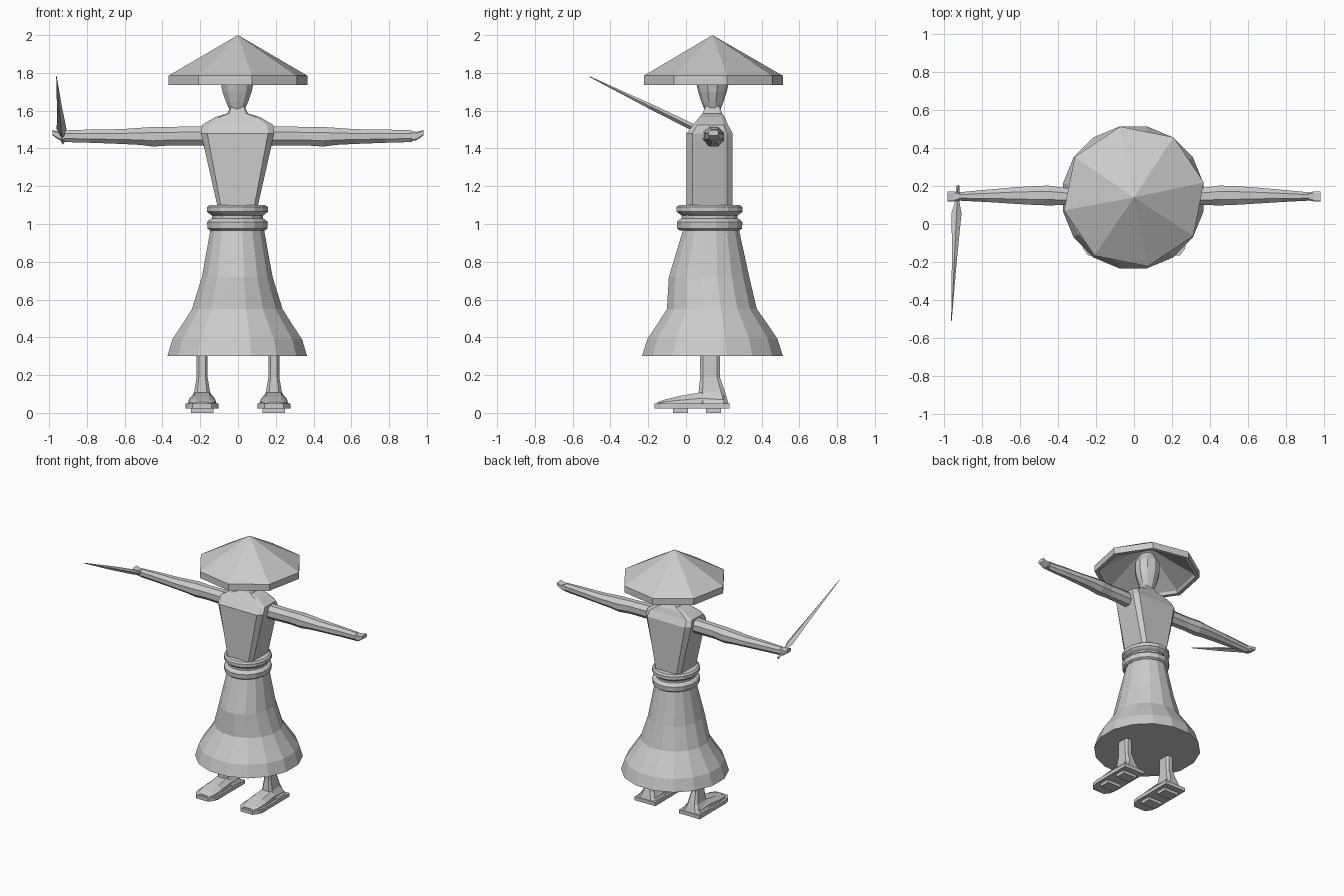
import bpy, bmesh, math
from mathutils import Vector

if "Cube" in bpy.data.objects:
    bpy.data.objects.remove(bpy.data.objects["Cube"])

grey = bpy.data.materials.new("plain grey")
grey.diffuse_color = (0.6, 0.6, 0.6, 1)
grey.use_nodes = True
grey.node_tree.nodes["Principled BSDF"].inputs["Base Color"].default_value = grey.diffuse_color
CY = 0.14  # depth of the body's centre line


def finish(name, bm):
    bmesh.ops.remove_doubles(bm, verts=bm.verts, dist=1e-5)
    bmesh.ops.recalc_face_normals(bm, faces=bm.faces)
    mesh = bpy.data.meshes.new(name)
    bm.to_mesh(mesh)
    bm.free()
    mesh.materials.append(grey)
    obj = bpy.data.objects.new(name, mesh)
    bpy.context.collection.objects.link(obj)
    return obj


def polygon(n):
    """Unit polygon with flat sides facing the axes."""
    k = 1 / math.cos(math.pi / n)
    return [(k * math.cos(math.pi * (2 * i + 1) / n),
             k * math.sin(math.pi * (2 * i + 1) / n)) for i in range(n)]


def chamfered(a, b):
    """Unit box section with cut corners."""
    return [(1, -b), (1, b), (a, 1), (-a, 1), (-1, b), (-1, -b), (-a, -1), (a, -1)]


def loft(name, rings, section, axis="z"):
    """Skin rings of (position, centre u, centre v, radius u, radius v)."""
    bm = bmesh.new()
    place = {"z": lambda p, u, v: (u, v, p),
             "x": lambda p, u, v: (p, u, v),
             "y": lambda p, u, v: (u, p, v)}[axis]
    loops = [[bm.verts.new(place(p, cu + ru * s, cv + rv * t)) for s, t in section]
             for p, cu, cv, ru, rv in rings]
    n = len(section)
    for a, b in zip(loops, loops[1:]):
        for i in range(n):
            j = (i + 1) % n
            bm.faces.new((a[i], a[j], b[j], b[i]))
    bm.faces.new(loops[0])
    bm.faces.new(loops[-1])
    return finish(name, bm)


def box(name, x, y0, y1, z0, z1, hx):
    loft(name, [(z, x, (y0 + y1) / 2, hx, (y1 - y0) / 2) for z in (z0, z1)],
         [(1, -1), (1, 1), (-1, 1), (-1, -1)])


# Hollow cone hat: underside, rim, outer slope
bm = bmesh.new()
oct_dirs = [(math.cos(math.radians(11.25 + 45 * i)),
             math.sin(math.radians(11.25 + 45 * i))) for i in range(8)]
hat_rings = [[bm.verts.new((r * c, CY + 0.005 + r * s, z)) for c, s in oct_dirs]
             for r, z in ((0.335, 1.755), (0.345, 1.735), (0.375, 1.735), (0.375, 1.785))]
inner = bm.verts.new((0, CY + 0.005, 1.96))
apex = bm.verts.new((0, CY, 2.0))
for i in range(8):
    j = (i + 1) % 8
    for a, b in zip(hat_rings, hat_rings[1:]):
        bm.faces.new((a[i], a[j], b[j], b[i]))
    bm.faces.new((hat_rings[0][i], hat_rings[0][j], inner))
    bm.faces.new((hat_rings[-1][i], hat_rings[-1][j], apex))
finish("hat", bm)

# Head
loft("head", [(z, -0.005, CY, rx, ry) for z, rx, ry in (
    (1.605, 0.04, 0.04), (1.645, 0.058, 0.055), (1.70, 0.077, 0.072),
    (1.75, 0.088, 0.083), (1.82, 0.088, 0.083), (1.89, 0.05, 0.05))], polygon(10))

# Torso with sloped shoulders and neck
loft("torso", [(z, -0.002, cy, hx, hy) for z, cy, hx, hy in (
    (1.04, 0.125, 0.10, 0.122), (1.10, 0.125, 0.108, 0.122),
    (1.48, 0.125, 0.194, 0.122), (1.525, 0.13, 0.188, 0.092),
    (1.565, 0.138, 0.12, 0.068), (1.585, 0.14, 0.055, 0.052),
    (1.63, 0.14, 0.034, 0.034))], chamfered(0.83, 0.75))

# Belt: two bands with a groove
loft("belt", [(z, -0.003, 0.125, r, r + 0.013) for z, r in (
    (0.965, 0.145), (0.975, 0.158), (1.01, 0.161), (1.022, 0.15), (1.03, 0.135),
    (1.045, 0.135), (1.055, 0.15), (1.065, 0.161), (1.09, 0.161), (1.10, 0.148))],
    polygon(16))

# Bell skirt
loft("skirt", [(z, -0.004, cy, rx, ry) for z, cy, rx, ry in (
    (0.30, 0.14, 0.37, 0.373), (0.39, 0.14, 0.343, 0.345), (0.47, 0.14, 0.29, 0.292),
    (0.55, 0.137, 0.24, 0.238), (0.72, 0.122, 0.187, 0.213),
    (0.98, 0.133, 0.14, 0.145))], polygon(16))

for side, s in (("left", -1), ("right", 1)):
    # Arm with a swollen forearm sleeve and upturned hand
    loft(side + "_arm", [(s * x, cy, z, ry, rz) for x, cy, z, ry, rz in (
        (0.16, 0.14, 1.466, 0.05, 0.052), (0.36, 0.145, 1.465, 0.045, 0.049),
        (0.45, 0.15, 1.462, 0.052, 0.052), (0.52, 0.15, 1.464, 0.05, 0.045),
        (0.62, 0.15, 1.463, 0.044, 0.039), (0.78, 0.148, 1.465, 0.032, 0.035),
        (0.92, 0.145, 1.465, 0.022, 0.031))], polygon(8), "x")
    loft(side + "_hand", [(s * x, 0.145, z, ry, rz) for x, z, ry, rz in (
        (0.915, 1.465, 0.02, 0.027), (0.945, 1.466, 0.026, 0.022),
        (0.982, 1.483, 0.026, 0.014))], chamfered(0.7, 0.7), "x")

    # Leg flaring at the ankle
    x = s * 0.19
    loft(side + "_leg", [(z, x, cy, hx, hy) for z, cy, hx, hy in (
        (0.34, 0.127, 0.029, 0.052), (0.19, 0.127, 0.029, 0.052),
        (0.11, 0.137, 0.042, 0.07), (0.05, 0.145, 0.077, 0.08))], chamfered(0.6, 0.7))
    # Foot sloping down to the toe
    loft(side + "_foot", [(y, x, 0.045 + h / 2, w, h / 2) for y, w, h in (
        (-0.15, 0.045, 0.012), (-0.11, 0.068, 0.026), (-0.03, 0.075, 0.045),
        (0.08, 0.07, 0.064), (0.20, 0.07, 0.05))],
        [(1, -1), (0.95, 0), (0.55, 1), (-0.55, 1), (-0.95, 0), (-1, -1)], "y")
    # Sandal sole with rounded toe, and two blocks below
    loft(side + "_sole", [(y, x, 0.037, w, 0.014) for y, w in (
        (-0.167, 0.05), (-0.13, 0.078), (-0.08, 0.088), (0.23, 0.088))],
        [(1, -1), (1, 1), (-1, 1), (-1, -1)], "y")
    box(side + "_front_block", x, -0.07, 0.01, 0.0, 0.03, 0.06)
    box(side + "_back_block", x, 0.105, 0.185, 0.0, 0.03, 0.06)

# Tapered blade held in the left hand, running forward and up
bm = bmesh.new()
start, tip = Vector((-0.927, 0.20, 1.432)), Vector((-0.961, -0.51, 1.78))
along = (tip - start).normalized()
across = along.cross(Vector((0, 0, 1))).normalized()
up = across.cross(along)
stations = []
for t, w, h in ((0, 0.008, 0.012), (0.12, 0.012, 0.016), (0.2, 0.026, 0.018),
                (0.55, 0.013, 0.014), (1, 0.0015, 0.002)):
    c = start.lerp(tip, t)
    stations.append([bm.verts.new(c + d) for d in (across * w, up * h, -across * w, -up * h)])
for a, b in zip(stations, stations[1:]):
    for i in range(4):
        j = (i + 1) % 4
        bm.faces.new((a[i], a[j], b[j], b[i]))
bm.faces.new(stations[0])
bm.faces.new(stations[-1])
finish("blade", bm)
